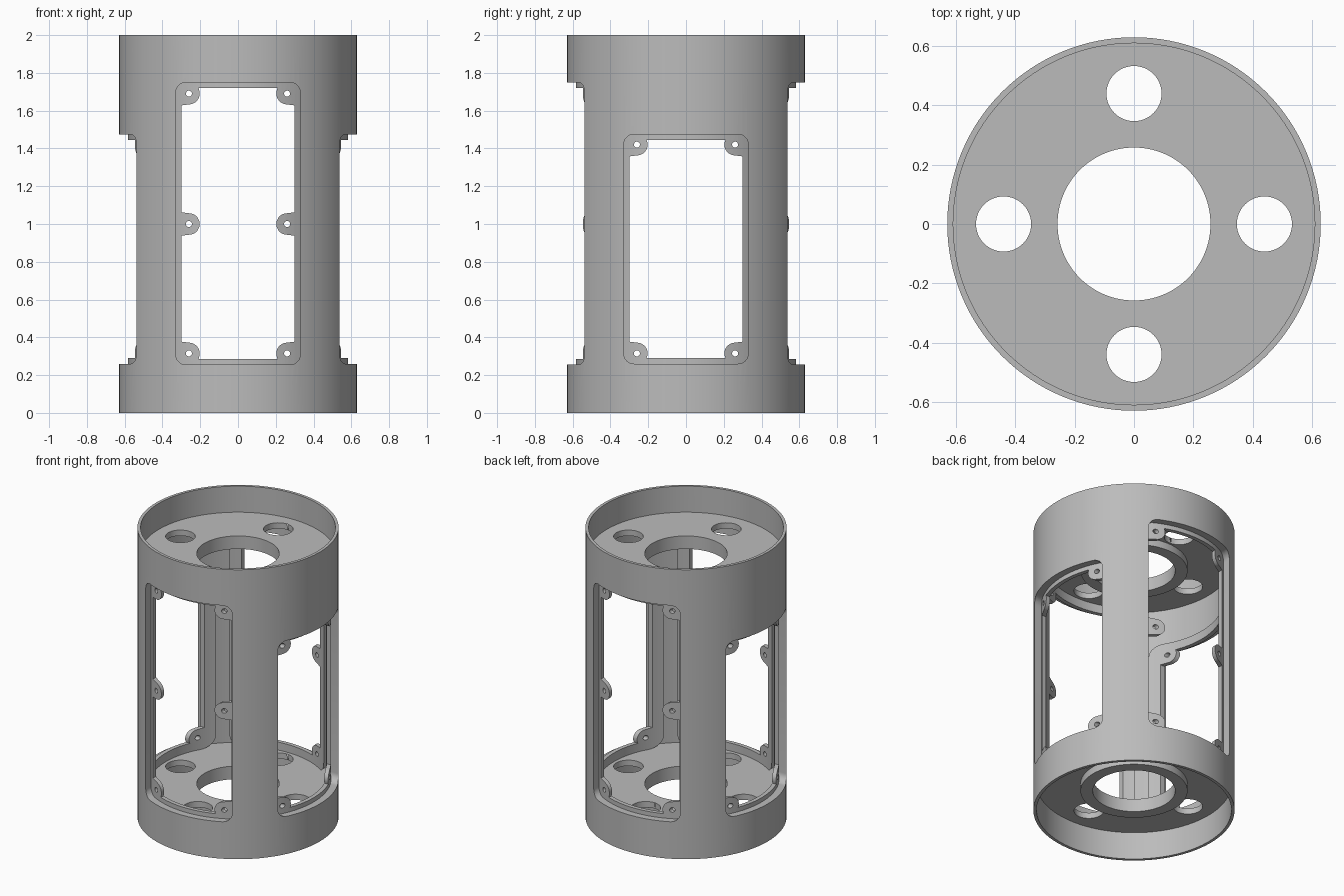
import bpy, bmesh, math
from mathutils import Matrix

if "Cube" in bpy.data.objects:
    bpy.data.objects.remove(bpy.data.objects["Cube"], do_unlink=True)

grey = bpy.data.materials.new("plain grey")
grey.use_nodes = True
grey.diffuse_color = (0.5, 0.5, 0.5, 1)
grey.node_tree.nodes["Principled BSDF"].inputs["Base Color"].default_value = (0.5, 0.5, 0.5, 1)

SEGS = 128


def finish(name, bm):
    bmesh.ops.recalc_face_normals(bm, faces=bm.faces)
    mesh = bpy.data.meshes.new(name)
    bm.to_mesh(mesh)
    bm.free()
    mesh.materials.append(grey)
    ob = bpy.data.objects.new(name, mesh)
    bpy.context.collection.objects.link(ob)
    return ob


def lathe(name, profile):
    """Closed (radius, z) profile turned around the z axis."""
    bm = bmesh.new()
    rings = []
    for i in range(SEGS):
        a = 2 * math.pi * i / SEGS
        rings.append([bm.verts.new((r * math.cos(a), r * math.sin(a), z)) for r, z in profile])
    n = len(profile)
    for i in range(SEGS):
        p, q = rings[i], rings[(i + 1) % SEGS]
        for j in range(n):
            k = (j + 1) % n
            bm.faces.new((p[j], q[j], q[k], p[k]))
    return finish(name, bm)


def tube(name, r0, r1, z0, z1):
    return lathe(name, [(r0, z0), (r1, z0), (r1, z1), (r0, z1)])


def prism(name, outline, turn):
    """(x, z) outline pushed right through the body along y, then turned."""
    bm = bmesh.new()
    face = bm.faces.new([bm.verts.new((x, -1, z)) for x, z in outline])
    new = bmesh.ops.extrude_face_region(bm, geom=[face])["geom"]
    bmesh.ops.translate(bm, verts=[v for v in new if isinstance(v, bmesh.types.BMVert)], vec=(0, 2, 0))
    bmesh.ops.rotate(bm, verts=bm.verts, matrix=Matrix.Rotation(turn, 3, "Z"))
    return finish(name, bm)


def combine(ob, cutter, operation="DIFFERENCE"):
    mod = ob.modifiers.new("cut", "BOOLEAN")
    mod.operation, mod.solver, mod.object = operation, "EXACT", cutter
    bpy.context.view_layer.objects.active = ob
    bpy.ops.object.modifier_apply(modifier=mod.name)
    bpy.data.objects.remove(cutter, do_unlink=True)


def circle(x, z, r, n=20):
    return [(x + r * math.cos(2 * math.pi * i / n), z + r * math.sin(2 * math.pi * i / n)) for i in range(n)]


def rounded(half, lo, hi, r=0.055):
    pts = []
    corners = [(half - r, hi - r), (r - half, hi - r), (r - half, lo + r), (half - r, lo + r)]
    for q, (cx, cz) in enumerate(corners):
        for i in range(9):
            a = math.pi / 2 * (q + i / 8)
            pts.append((cx + r * math.cos(a), cz + r * math.sin(a)))
    return pts


def opening(lo, hi, tabs):
    """Window hole outline with screw tabs reaching in from both sides."""
    side = []
    for c in tabs:
        tab = [(0.30, c - 0.062)]
        for i in range(15):
            a = -math.pi / 2 - math.pi * i / 14
            tab.append((0.26 + 0.057 * math.cos(a), c + 0.057 * math.sin(a)))
        tab.append((0.30, c + 0.062))
        side += [p for p in tab if lo <= p[1] <= hi]
    side[0], side[-1] = (side[0][0], lo), (side[-1][0], hi)
    return side + [(-x, z) for x, z in reversed(side)]


# Windows: turn, bottom, top, tab heights
windows = [
    ("front_back", 0, 0.255, 1.75, (0.315, 1.0, 1.69)),
    ("side", math.pi / 2, 0.26, 1.475, (0.315, 1.42)),
]

parts = []

# Outer wall
wall = tube("outer_wall", 0.61, 0.63, 0, 2)
parts.append(wall)

for label, turn, lo, hi, tabs in windows:
    recess = rounded(0.33, lo, hi)
    border = rounded(0.36, lo - 0.03, hi + 0.03, 0.08)
    combine(wall, prism("cutter", recess, turn))

    # Raised border behind the wall
    rim = tube(label + "_window_border", 0.583, 0.612, 0.1, 1.9)
    combine(rim, prism("cutter", border, turn), "INTERSECT")
    combine(rim, prism("cutter", recess, turn))
    parts.append(rim)

    # Sunken ledge with screw tabs
    ledge = tube(label + "_window_ledge", 0.555, 0.583, 0.1, 1.9)
    combine(ledge, prism("cutter", border, turn), "INTERSECT")
    combine(ledge, prism("cutter", opening(lo + 0.03, hi - 0.03, tabs), turn))
    for c in tabs:
        for s in (-1, 1):
            combine(ledge, prism("cutter", circle(0.26 * s, c, 0.016), turn))
    parts.append(ledge)

# Plates with a central collar underneath and four round holes
for name, z in (("bottom_plate", 0.23), ("top_plate", 1.82)):
    low = z - 0.04
    plate = lathe(name, [(0.258, z), (0.612, z), (0.612, low), (0.335, low),
                         (0.335, low - 0.05), (0.258, low - 0.05)])
    for k in range(4):
        a = k * math.pi / 2
        bm = bmesh.new()
        bmesh.ops.create_cone(
            bm, cap_ends=True, segments=48, radius1=0.093, radius2=0.093, depth=0.3,
            matrix=Matrix.Translation((0.44 * math.cos(a), 0.44 * math.sin(a), z)))
        combine(plate, finish("cutter", bm))
    parts.append(plate)

# Smooth curved faces, keep edges crisp
bpy.ops.object.select_all(action="DESELECT")
for ob in parts:
    ob.select_set(True)
bpy.context.view_layer.objects.active = wall
bpy.ops.object.shade_smooth_by_angle(angle=math.radians(30))
